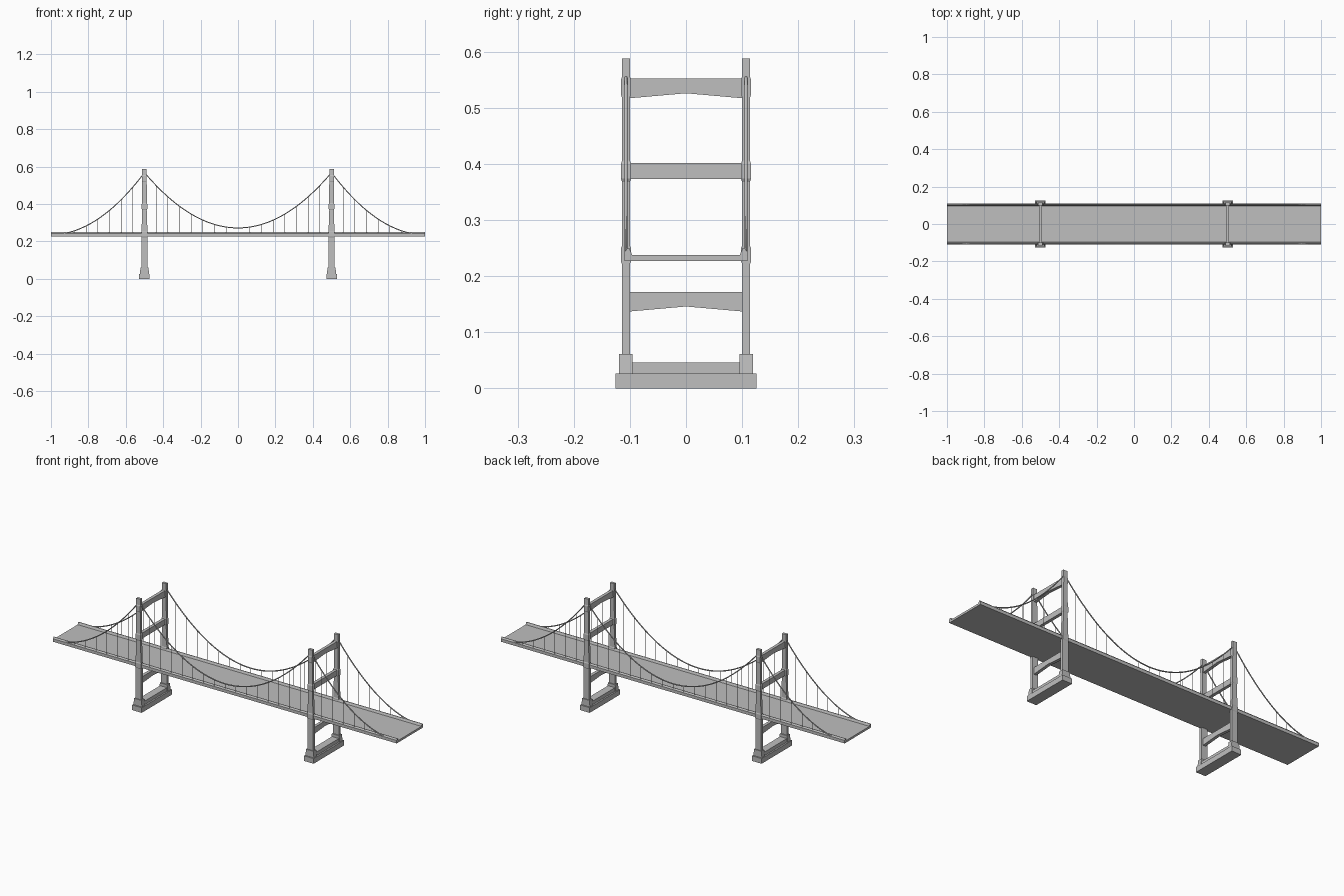
import bpy, bmesh

if "Cube" in bpy.data.objects:
    bpy.data.objects.remove(bpy.data.objects["Cube"], do_unlink=True)

grey = bpy.data.materials.new("concrete grey")
grey.use_nodes = True
COLOUR = (0.52, 0.52, 0.52, 1)
grey.diffuse_color = COLOUR
grey.node_tree.nodes["Principled BSDF"].inputs["Base Color"].default_value = COLOUR


def finish(name, bm):
    bmesh.ops.recalc_face_normals(bm, faces=bm.faces)
    mesh = bpy.data.meshes.new(name)
    bm.to_mesh(mesh)
    bm.free()
    mesh.materials.append(grey)
    obj = bpy.data.objects.new(name, mesh)
    bpy.context.collection.objects.link(obj)
    return obj


def extrude_x(name, profile, x0, x1):
    """Extrude a (y, z) outline along x."""
    bm = bmesh.new()
    face = bm.faces.new([bm.verts.new((x0, y, z)) for y, z in profile])
    out = bmesh.ops.extrude_face_region(bm, geom=[face])
    verts = [g for g in out["geom"] if isinstance(g, bmesh.types.BMVert)]
    bmesh.ops.translate(bm, vec=(x1 - x0, 0, 0), verts=verts)
    return finish(name, bm)


def loft_z(name, cx, cy, sections):
    """Stack rectangles (z, half x, half y) into a closed shaft."""
    bm = bmesh.new()
    rings = [[bm.verts.new((cx + i * hx, cy + j * hy, z))
              for i, j in ((-1, -1), (1, -1), (1, 1), (-1, 1))]
             for z, hx, hy in sections]
    for low, high in zip(rings, rings[1:]):
        for k in range(4):
            n = (k + 1) % 4
            bm.faces.new((low[k], low[n], high[n], high[k]))
    bm.faces.new(rings[0])
    bm.faces.new(rings[-1])
    return finish(name, bm)


def beam_outline(top, bottom, rise):
    """Crossbeam outline with a gently arched underside."""
    arch = [(0.102 * k / 6, bottom + rise * (1 - abs(k) / 6)) for k in range(-6, 7)]
    return arch + [(0.102, top), (-0.102, top)]


def tube(name, paths, radius, sides):
    """Round bars along a list of paths, turned into a mesh."""
    curve = bpy.data.curves.new(name, "CURVE")
    curve.dimensions = "3D"
    curve.bevel_depth = radius
    curve.bevel_resolution = sides
    curve.use_fill_caps = True
    for path in paths:
        spline = curve.splines.new("POLY")
        spline.points.add(len(path) - 1)
        for point, co in zip(spline.points, path):
            point.co = (*co, 1)
    curve.materials.append(grey)
    obj = bpy.data.objects.new(name, curve)
    bpy.context.collection.objects.link(obj)


TOWER_X, LEG_Y, CABLE_Y = 0.5, 0.107, 0.107
DECK_TOP = 0.238


def cable_z(x):
    if abs(x) <= TOWER_X:
        return 0.272 + 0.296 * (x / TOWER_X) ** 2
    return 0.236 + 0.332 * ((1 - abs(x)) / TOWER_X) ** 2


# Deck with sloped kerbs
half = [(0.110, 0.227), (0.110, 0.243), (0.104, 0.250), (0.101, 0.250), (0.096, DECK_TOP)]
extrude_x("deck", half + [(-y, z) for y, z in reversed(half)], -1, 1)

# Towers
leg = [(0.05, 0.017, 0.007), (0.222, 0.017, 0.007), (0.226, 0.017, 0.009),
       (0.250, 0.016, 0.009), (0.254, 0.016, 0.007), (0.368, 0.012, 0.007),
       (0.374, 0.015, 0.009), (0.400, 0.015, 0.009), (0.406, 0.013, 0.007),
       (0.518, 0.012, 0.007), (0.524, 0.012, 0.009), (0.550, 0.012, 0.009),
       (0.556, 0.012, 0.007), (0.588, 0.012, 0.007)]
for tower, cx in (("right", -TOWER_X), ("left", TOWER_X)):
    loft_z(f"{tower}_tower_footing", cx, 0, [(0, 0.028, 0.126), (0.027, 0.028, 0.126)])
    loft_z(f"{tower}_tower_sill", cx, 0, [(0.02, 0.020, 0.1), (0.046, 0.020, 0.1)])
    for side, s in (("front", -1), ("back", 1)):
        loft_z(f"{tower}_tower_{side}_pedestal", cx, s * LEG_Y,
               [(0.025, 0.025, 0.012), (0.061, 0.021, 0.012)])
        loft_z(f"{tower}_tower_{side}_leg", cx, s * LEG_Y, leg)
    for part, top, bottom, rise in (("lower", 0.172, 0.137, 0.009),
                                    ("middle", 0.402, 0.373, 0),
                                    ("upper", 0.552, 0.517, 0.009)):
        extrude_x(f"{tower}_tower_{part}_beam", beam_outline(top, bottom, rise),
                  cx - 0.008, cx + 0.008)

# Main cables and hangers on both sides
SPACING = 1 / 16
for side, s in (("front", -1), ("back", 1)):
    y = s * CABLE_Y
    tube(f"{side}_cable", [[(k / 48, y, cable_z(k / 48)) for k in range(-48, 49)]], 0.003, 1)
    hangers = [[(k * SPACING, y, DECK_TOP), (k * SPACING, y, cable_z(k * SPACING))]
               for k in range(-15, 16) if abs(k) != 8]
    tube(f"{side}_hangers", hangers, 0.0012, 0)
